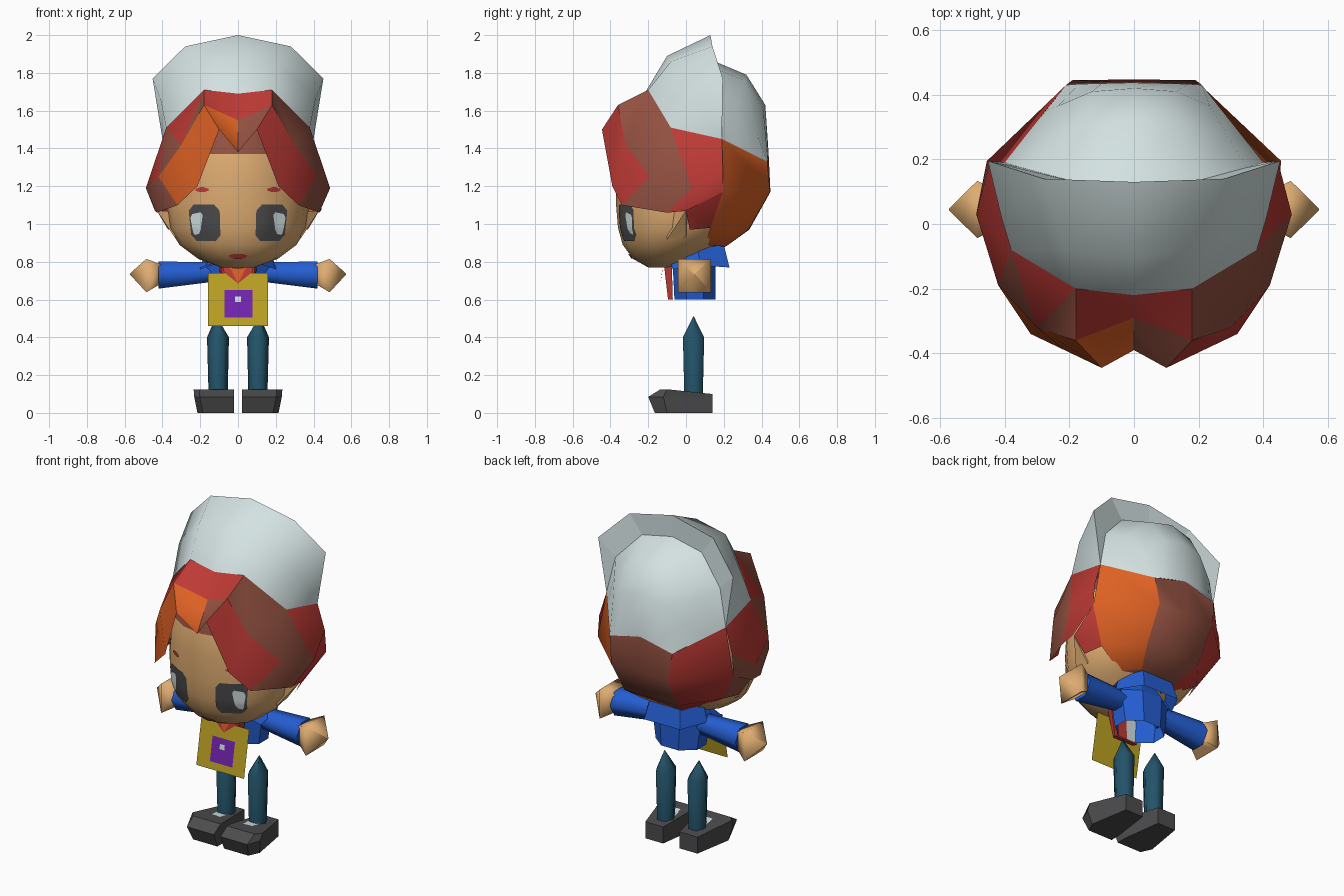
import bpy, bmesh, math
from mathutils import Vector
from mathutils.bvhtree import BVHTree

if "Cube" in bpy.data.objects:
    bpy.data.objects.remove(bpy.data.objects["Cube"])


def material(name, rgb):
    m = bpy.data.materials.new(name)
    m.diffuse_color = [((c / 255 + .055) / 1.055) ** 2.4 for c in rgb] + [1]
    m.use_nodes = True
    m.node_tree.nodes["Principled BSDF"].inputs["Base Color"].default_value = m.diffuse_color
    return m


RED, BROWN, ORANGE, SKIN, BLUE, TEAL, DARK, YELLOW, PURPLE, GREY = range(10)
MATS = [material(*a) for a in (
    ("hair_red", (190, 58, 53)), ("hair_brown", (147, 81, 65)), ("hair_orange", (222, 97, 36)),
    ("skin", (222, 172, 113)), ("blue_cloth", (36, 94, 210)), ("teal_cloth", (35, 83, 105)),
    ("dark_grey", (76, 76, 78)), ("yellow", (188, 162, 36)), ("purple", (116, 36, 176)),
    ("pale_grey", (212, 226, 226)))]


def make(name, polys, ref=None, smooth=None):
    """polys: list of (points, colour); faces are turned away from ref."""
    bm = bmesh.new()
    for pts, col in polys:
        pts = list(dict.fromkeys(pts))
        if len(pts) > 2:
            f = bm.faces.new([bm.verts.new(p) for p in pts])
            f.material_index = col
    bmesh.ops.remove_doubles(bm, verts=bm.verts, dist=.0005)
    bm.normal_update()
    if ref is None:
        bmesh.ops.recalc_face_normals(bm, faces=bm.faces)
    else:
        for f in bm.faces:
            if f.normal.dot(f.calc_center_median() - Vector(ref)) < 0:
                f.normal_flip()
    me = bpy.data.meshes.new(name)
    bm.to_mesh(me)
    bm.free()
    for m in MATS:
        me.materials.append(m)
    ob = bpy.data.objects.new(name, me)
    bpy.context.collection.objects.link(ob)
    if smooth:
        bpy.context.view_layer.objects.active = ob
        ob.select_set(True)
        bpy.ops.object.shade_smooth_by_angle(angle=math.radians(smooth))
        ob.select_set(False)
    return ob


def flip(pts):
    return [(-p[0], p[1], p[2]) for p in pts]


def both(polys):
    """Mirror polygons given as (points, right colour, left colour)."""
    return [(p, r) for p, r, l in polys] + [(flip(p)[::-1], l) for p, r, l in polys]


def grid(rows, col):
    """Quads between neighbouring rows of points."""
    return [([a[i], a[i + 1], b[i + 1], b[i]], col, col)
            for a, b in zip(rows, rows[1:]) for i in range(len(a) - 1)]


def loft(rings, col):
    n = len(rings[0])
    return [([a[i], a[(i + 1) % n], b[(i + 1) % n], b[i]], col)
            for a, b in zip(rings, rings[1:]) for i in range(n)] + [(rings[-1], col), (rings[0], col)]


def oval(z, rx, y0, y1, n=16, turn=0):
    return [(rx * math.sin(t), (y0 + y1) / 2 - (y1 - y0) / 2 * math.cos(t), z)
            for t in (2 * math.pi * (i + turn) / n for i in range(n))]


# head, brown above the hairline
rings = [oval(*r) for r in ((.77, .09, -.2, -.02), (.815, .21, -.28, .06), (.89, .31, -.335, .17),
                            (.98, .365, -.36, .28), (1.1, .38, -.37, .32), (1.25, .37, -.37, .33),
                            (1.37, .35, -.36, .32), (1.5, .27, -.32, .3))]
head = make("head", [(p, BROWN if sum(v[2] for v in p) / len(p) > 1.37 else c)
                     for p, c in loft(rings, SKIN)], smooth=60)

# painted face details laid on the head
bm = bmesh.new()
bm.from_mesh(head.data)
tree = BVHTree.FromBMesh(bm)
bm.free()


def decal(name, corners, col, lift, n=6):
    a, b, c, d = [Vector(p) for p in corners]

    def at(i, j):
        u, v = i / n, j / n
        p = (a * (1 - u) + b * u) * (1 - v) + (d * (1 - u) + c * u) * v
        hit = tree.ray_cast(Vector((p.x, -2, p.y)), Vector((0, 1, 0)))[0]
        return (p.x, hit.y - lift, p.y)
    polys = []
    for i in range(n):
        for j in range(n):
            # corner cells are cut to triangles
            cell = [(i, j), (i + 1, j), (i + 1, j + 1), (i, j + 1)]
            cell = [k for k in cell if k not in ((0, 0), (n, 0), (0, n), (n, n))]
            polys.append(([at(*k) for k in cell], col))
    make(name, polys, (0, 0, 1), 60)


for s, side in ((1, "right"), (-1, "left")):
    decal(side + "_eye", [(s * .092, .908), (s * .245, .912), (s * .264, 1.102), (s * .098, 1.102)], DARK, .006)
    decal(side + "_eye_shine", [(s * .2, .95), (s * .235, .94), (s * .255, 1.05), (s * .185, 1.065)], GREY, .011)
    decal(side + "_brow", [(s * .15, 1.17), (s * .23, 1.168), (s * .22, 1.195), (s * .16, 1.195)], RED, .006, 3)
decal("mouth", [(-.035, .815), (.035, .815), (.055, .84), (-.055, .84)], RED, .007, 4)

# ears
tip = (.43, .0, 1.07)
base = [(.33, -.1, 1.07), (.33, .02, 1.07), (.33, 0, .93), (.33, -.1, .92)]
make("ears", both([([base[i], base[(i + 1) % 4], tip], SKIN, SKIN) for i in range(4)]))

# back hair outline: side line A, back corner line B
A = [(.4, .19, 1.45), (.455, .195, 1.17), (.34, .13, .98), (.19, .1, .89)]
B = [(.21, .43, 1.33), (.19, .445, 1.17), (.18, .33, .97), (.12, .21, .88)]

# front hair shell: hat edge T, middle M and N, hem H
T = [(0, -.22, 1.69), (.18, -.2, 1.71), (.38, -.08, 1.51), A[0]]
M0, M1 = (0, -.29, 1.55), (.18, -.36, 1.63)
N2, N3, N4, N5 = (.3, -.32, 1.42), (.42, -.19, 1.25), (.488, .03, 1.19), (.445, .195, 1.3)
H = [(0, -.39, 1.38), (.1, -.445, 1.5), (.215, -.39, 1.2), (.32, -.34, 1.1),
     (.43, -.1, 1.06), (.44, 0, 1.07), A[1]]
make("front_hair", both([
    ([T[0], T[1], M1, M0], RED, RED),
    ([M0, M1, H[1]], BROWN, ORANGE), ([M0, H[1], H[0]], BROWN, ORANGE),
    ([T[1], N2, M1], BROWN, BROWN), ([T[1], T[2], N2], BROWN, RED), ([T[2], N3, N2], BROWN, BROWN),
    ([M1, N2, H[2], H[1]], RED, ORANGE), ([N2, N3, H[3], H[2]], RED, ORANGE),
    ([T[2], N4, N3], BROWN, RED), ([N3, N4, H[4], H[3]], BROWN, BROWN),
    ([T[2], T[3], N5, N4], RED, RED), ([N4, N5, H[6], H[5], H[4]], RED, BROWN)]), (0, 0, 1.2), 40)

# back hair: side panels, strip under the ears and middle panel
back = both([([A[i], B[i], B[i + 1], A[i + 1]], ORANGE, RED) for i in range(3)]
            + [([(.43, 0, 1.07), A[1], A[2], (.37, .02, .97)], RED, BROWN),
               ([A[3], B[3], (0, .21, .88), (0, .1, .87)], BROWN, BROWN)])
center = [(0, .437, 1.38), (0, .447, 1.17), (0, .335, .97), (0, .21, .88)]
back += both([([B[i], center[i], center[i + 1], B[i + 1]], BROWN, BROWN) for i in range(3)])
make("back_hair", back, (0, .05, 1.25), 40)

# hat: raised front piece, its inner side and round crown behind it
mid = [(0, -.1, 1.89), (.21, -.08, 1.86), (.41, .02, 1.66), T[3]]
rim = [(0, .13, 2.0), (.28, .14, 1.94), (.452, .195, 1.77), T[3]]
top = [(0, .13, 1.87), (.2, .135, 1.83), (.35, .175, 1.67), T[3]]
make("hat_front", both(grid([T, mid, rim], GREY)), (0, .1, 1.4), 50)
make("hat_inner", both(grid([rim, top], GREY)), (0, -.6, 1.6))
crown = [top,
         [(0, .32, 1.79), (.14, .31, 1.76), (.29, .27, 1.62), (.337, .27, 1.41)],
         [(0, .42, 1.63), (.13, .41, 1.6), (.235, .365, 1.5), (.273, .35, 1.37)],
         [center[0], (.1, .435, 1.357), (.17, .433, 1.34), B[0]]]
make("hat_crown", both(grid(crown, GREY)), (0, .1, 1.3), 60)

# torso, open at the bottom, and collar
make("torso", loft([oval(.6, .15, -.07, .165, 8, .5), oval(.79, .18, -.08, .165, 8, .5),
                    oval(.87, .12, -.06, .12, 8, .5)], BLUE)[:-1], (0, .04, .7))
make("collar", both(grid([
    [(0, .2, .89), (.1, .2, .89), (.16, .06, .87), (.11, -.08, .79)],
    [(0, .23, .77), (.12, .23, .77), (.2, .08, .78), (.2, -.07, .76)]], BLUE)), (0, .05, .8))
make("collar_lining", [([(0, -.08, .79), (.11, -.08, .79), (.16, .06, .87), (.1, .2, .89),
                         (-.1, .2, .89), (-.16, .06, .87), (-.11, -.08, .79)], BLUE)], (0, 0, .5))

# red shirt front with its pale and red lining
make("shirt_front", loft([[(-.07, -.095, .6), (.07, -.095, .6), (.08, -.07, .6), (-.08, -.07, .6)],
                          [(-.09, -.116, .78), (.09, -.116, .78), (.1, -.075, .78), (-.1, -.075, .78)]], RED))
for name, x0, x1, col in (("red_lining", 0, .07, RED), ("pale_lining", -.07, 0, GREY)):
    make(name, [([(x0, -.06, .6), (x1, -.06, .6), (x1, -.065, .74), (x0, -.065, .74)], col)], (0, -1, .7))


# scarf, leaning bib and its square badge
def plate(name, x0, x1, z0, z1, lift, col):
    y0, y1 = (-.12 - .18 * (.74 - z) - lift for z in (z0, z1))
    make(name, [([(x0, y0, z0), (x1, y0, z0), (x1, y1, z1), (x0, y1, z1)], col)], (0, 0, .6))


plate("bib", -.16, .16, .46, .74, 0, YELLOW)
plate("badge", -.072, .078, .505, .65, .004, PURPLE)
plate("badge_dot", -.016, .016, .588, .617, .007, GREY)
make("scarf", both([([(0, -.136, .685), (.075, -.126, .745), (.08, -.122, .78), (.04, -.124, .77)], RED, RED),
                    ([(0, -.136, .685), (.045, -.124, .77), (0, -.124, .765)], ORANGE, ORANGE)]), (0, 0, .7))


# arms, hands, legs and shoes
def across(x, r, z, n, turn=0.0):
    return [(x, .045 + r * math.cos(t), z + r * math.sin(t))
            for t in (2 * math.pi * (i + turn) / n for i in range(n))]


def sole(z, toe, nose, wide):
    """Shoe outline at one height, narrowing to the heel."""
    return [(.022, toe, z), (wide - .03, toe, z), (wide, nose, z), (.175, .14, z), (.055, .14, z), (.022, nose, z)]


arm = loft([across(.14, .06, .745, 6), across(.42, .083, .73, 6)], BLUE)
hand = loft([across(.405, .07, .735, 4, .5), across(.485, .125, .727, 4, .5), across(.572, .004, .735, 4, .5)], SKIN)
leg = loft([[(x + c, y, z) for x, y, z in oval(zz, r, .04 - r * 1.12, .04 + r * 1.12, 6, .5)]
            for zz, r, c in ((.07, .05, .105), (.4, .058, .106), (.51, .002, .115))], TEAL)
shoe = loft([sole(0, -.165, -.1, .215), sole(.085, -.2, -.12, .232),
             [(x, max(y, -.135), .125 if y < 0 else .1) for x, y, z in sole(.12, -.135, -.1, .235)]], DARK)
sock = [([(.075, -.065, .126), (.14, -.065, .126), (.145, .02, .116), (.065, .02, .116)], GREY)]
for name, polys, sm in (("arm", arm, 65), ("hand", hand, 75), ("leg", leg, 65), ("shoe", shoe, 0), ("sock", sock, 0)):
    ref = (.1, 0, 0) if name == "sock" else None
    make("right_" + name, polys, ref, sm)
    make("left_" + name, [(flip(p), c) for p, c in polys], ref and (-.1, 0, 0), sm)
